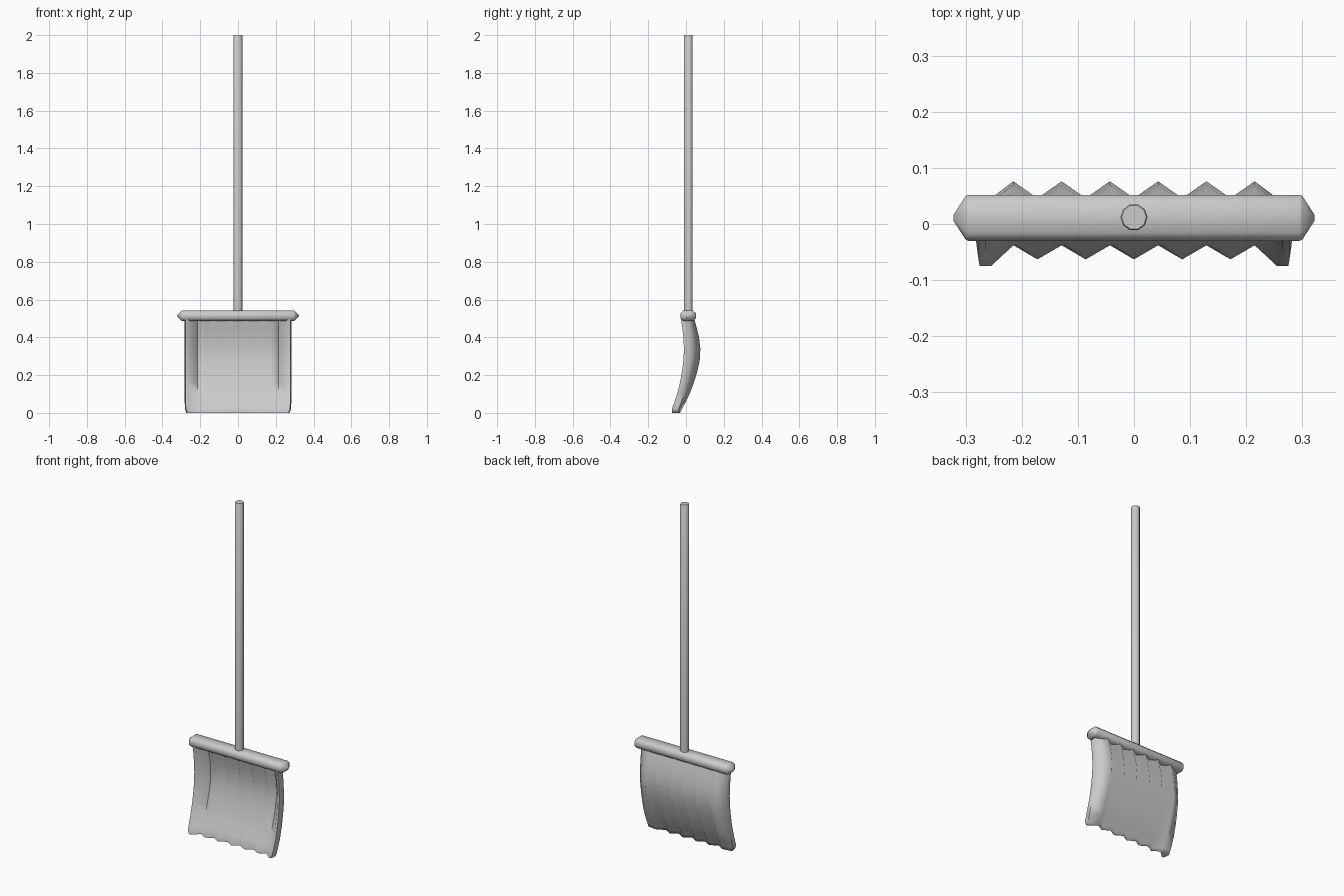
import bpy, bmesh, math

if "Cube" in bpy.data.objects:
    bpy.data.objects.remove(bpy.data.objects["Cube"])

def finish(name, bm, angle):
    bmesh.ops.recalc_face_normals(bm, faces=bm.faces)
    me = bpy.data.meshes.new(name)
    bm.to_mesh(me)
    bm.free()
    ob = bpy.data.objects.new(name, me)
    bpy.context.collection.objects.link(ob)
    bpy.ops.object.select_all(action='DESELECT')
    ob.select_set(True)
    bpy.context.view_layer.objects.active = ob
    bpy.ops.object.shade_smooth_by_angle(angle=math.radians(angle))
    return ob

def loft(name, rings, angle):
    bm = bmesh.new()
    loops = [[bm.verts.new(p) for p in r] for r in rings]
    n = len(loops[0])
    for a, b in zip(loops, loops[1:]):
        for i in range(n):
            j = (i + 1) % n
            bm.faces.new((a[i], a[j], b[j], b[i]))
    bm.faces.new(loops[0])
    bm.faces.new(loops[-1])
    return finish(name, bm, angle)

# handle: thin ten-sided pole
CY = 0.012
def pole_ring(z, r):
    return [(r * math.cos(math.tau * i / 10), CY + r * math.sin(math.tau * i / 10), z)
            for i in range(10)]
loft("handle", [pole_ring(0.5, 0.024), pole_ring(1.997, 0.024), pole_ring(2.0, 0.022)], 50)

# crossbar: rounded box section with pointed ends
SECTION = [(-1, -.5), (-1, .5), (-.65, 1), (.65, 1), (1, .5), (1, -.5), (.65, -1), (-.65, -1)]
def bar_ring(x, s):
    return [(x, 0.011 + 0.041 * s * u, 0.514 + 0.027 * s * v) for u, v in SECTION]
loft("crossbar", [bar_ring(x, s) for x, s in
     ((-.322, .12), (-.300, .95), (-.295, 1), (.295, 1), (.300, .95), (.322, .12))], 50)

# blade: pleated sheet following a curved profile
# rows: z, y of rear ridges, depth to front rim, sheet thickness, half width
ROWS = [(.505, .042, .070, .020, .283), (.45, .057, .076, .022, .283),
        (.40, .069, .083, .023, .283), (.34, .076, .087, .024, .283),
        (.28, .073, .086, .024, .283), (.22, .060, .081, .023, .283),
        (.16, .042, .074, .021, .283), (.10, .019, .066, .019, .283),
        (.05, -.005, .059, .016, .282), (.02, -.022, .053, .012, .280),
        (.0, -.032, .043, .006, .273)]
PITCH, PLEAT = 0.043, 0.030

def blade_ring(z, back, depth, thick, half):
    drop = min(PLEAT, depth - thick - 0.012)
    xs = [PITCH * i for i in range(-5, 6)]
    ys = [back - (drop if i % 2 == 0 else 0) for i in range(-5, 6)]
    rim = back - depth
    rim_back = min(rim + 0.036, back - 0.006)
    front = [(-half + .005, rim, z), (-half + .018, rim, z)]
    front += [(x, y - thick, z) for x, y in zip(xs, ys)]
    front += [(half - .018, rim, z), (half - .005, rim, z)]
    rear = [(half, rim_back, z)]
    rear += [(x, y, z) for x, y in reversed(list(zip(xs, ys)))]
    rear += [(-half, rim_back, z)]
    return front + rear

loft("blade", [blade_ring(*r) for r in ROWS], 75)
